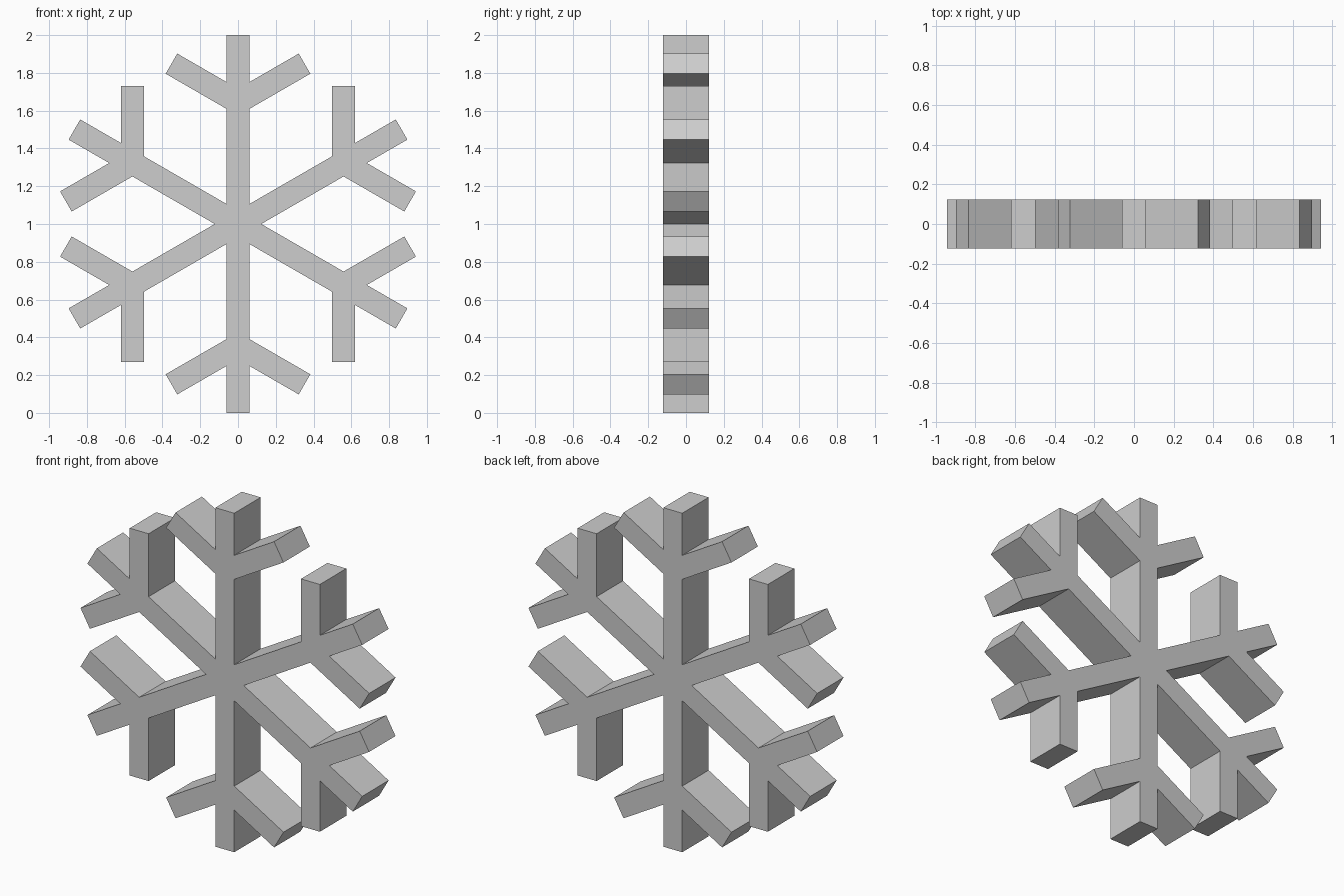
import bpy, bmesh, math

cube = bpy.data.objects.get("Cube")
if cube:
    bpy.data.objects.remove(cube, do_unlink=True)

# One flat grey for the whole body
grey = bpy.data.materials.new("light grey")
grey.use_nodes = True
colour = (0.61, 0.61, 0.61, 1)
grey.diffuse_color = colour
grey.node_tree.nodes["Principled BSDF"].inputs["Base Color"].default_value = colour

W = 0.0615            # half width of every bar
DEPTH = 0.246         # thickness front to back
SLOPE = math.tan(math.radians(30))
LOW, HIGH = 0.61, 0.752   # where a side branch leaves the stem
TIP_LOW, TIP_HIGH = 0.383, 0.3215   # sideways reach of the branch end

# Half of one arm as (sideways, outward), from the centre notch to the tip
half = [
    (W, W / SLOPE),
    (W, LOW),
    (TIP_LOW, LOW + (TIP_LOW - W) * SLOPE),
    (TIP_HIGH, HIGH + (TIP_HIGH - W) * SLOPE),
    (W, HIGH),
    (W, 1),
]
# Mirror the half; the last notch is shared with the next arm
arm = half + [(-s, u) for s, u in reversed(half[1:])]

# Six arms form one closed outline, extruded from front to back
bm = bmesh.new()
outline = []
for i in range(6):
    a = i * math.pi / 3
    for s, u in arm:
        x = s * math.cos(a) - u * math.sin(a)
        z = s * math.sin(a) + u * math.cos(a)
        outline.append(bm.verts.new((x, -DEPTH / 2, 1 + z)))
face = bm.faces.new(outline)
extruded = bmesh.ops.extrude_face_region(bm, geom=[face], use_keep_orig=True)
back = [g for g in extruded["geom"] if isinstance(g, bmesh.types.BMVert)]
bmesh.ops.translate(bm, verts=back, vec=(0, DEPTH, 0))
bmesh.ops.recalc_face_normals(bm, faces=bm.faces)

mesh = bpy.data.meshes.new("snowflake")
bm.to_mesh(mesh)
bm.free()
mesh.materials.append(grey)
snowflake = bpy.data.objects.new("snowflake", mesh)
bpy.context.collection.objects.link(snowflake)
